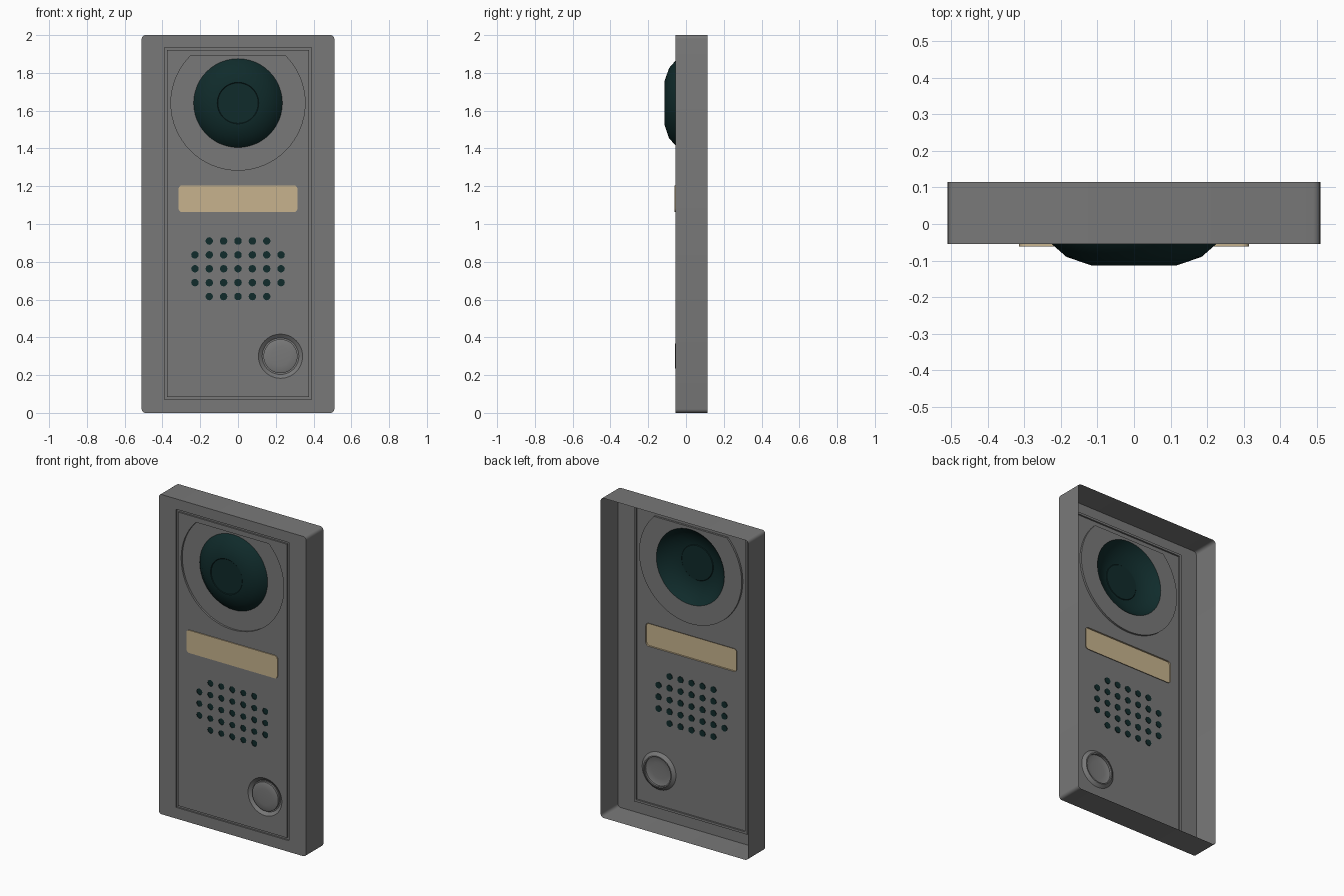
import bpy, bmesh
from math import sin, cos, pi, asin

cube = bpy.data.objects.get("Cube")
if cube:
    bpy.data.objects.remove(cube, do_unlink=True)

FRONT, BACK = -0.055, 0.115


def material(name, color):
    m = bpy.data.materials.new(name)
    m.use_nodes = True
    m.diffuse_color = (*color, 1)
    bsdf = next(n for n in m.node_tree.nodes if n.type == 'BSDF_PRINCIPLED')
    bsdf.inputs["Base Color"].default_value = (*color, 1)
    return m


grey = material("housing grey", (0.19, 0.19, 0.19))
teal = material("dark teal", (0.005, 0.024, 0.024))
tan = material("tan label", (0.57, 0.45, 0.27))


# Outlines are counter-clockwise lists of (x, z)
def arc(cx, cz, r, start, end, steps):
    return [(cx + r * cos(start + (end - start) * i / steps),
             cz + r * sin(start + (end - start) * i / steps)) for i in range(steps + 1)]


def circle(cx, cz, r, n=48):
    return arc(cx, cz, r, 0, 2 * pi, n)[:-1]


def rounded_rect(x, z0, z1, r, steps=4):
    corners = [(x - r, z1 - r), (r - x, z1 - r), (r - x, z0 + r), (x - r, z0 + r)]
    pts = []
    for i, (cx, cz) in enumerate(corners):
        pts += arc(cx, cz, r, i * pi / 2, (i + 1) * pi / 2, steps)
    return pts


def rect(x, z0, z1):
    return [(x, z1), (-x, z1), (-x, z0), (x, z0)]


def loft(bm, rings, cap=False):
    """Skin successive (outline, y) rings, optionally closing the last one."""
    loops = [[bm.verts.new((x, y, z)) for x, z in pts] for pts, y in rings]
    for a, b in zip(loops, loops[1:]):
        for i in range(len(a)):
            j = (i + 1) % len(a)
            bm.faces.new((a[i], a[j], b[j], b[i]))
    if cap:
        bm.faces.new(loops[-1])


def sheet(bm, y, outlines):
    """Flat sheet: first outline is the border, the others are openings."""
    edges = []
    for pts in outlines:
        vs = [bm.verts.new((x, y, z)) for x, z in pts]
        edges += [bm.edges.new((vs[i - 1], vs[i])) for i in range(len(vs))]
    made = bmesh.ops.triangle_fill(bm, use_beauty=True, edges=edges, normal=(0, -1, 0))
    for f in made["geom"]:
        if isinstance(f, bmesh.types.BMFace):
            f.normal_update()
            if f.normal.y > 0:
                f.normal_flip()


def finish(bm, name, mat, angle=0.5):
    bmesh.ops.remove_doubles(bm, verts=bm.verts, dist=0.0002)
    mesh = bpy.data.meshes.new(name)
    bm.to_mesh(mesh)
    bm.free()
    mesh.materials.append(mat)
    ob = bpy.data.objects.new(name, mesh)
    bpy.context.collection.objects.link(ob)
    bpy.ops.object.select_all(action='DESELECT')
    ob.select_set(True)
    bpy.context.view_layer.objects.active = ob
    bpy.ops.object.shade_smooth_by_angle(angle=angle)
    return ob


# Shared outlines
case = rounded_rect(0.51, 0, 2, 0.02)
groove_out = rect(0.39, 0.07, 1.935)
groove_in = rect(0.376, 0.084, 1.921)
CAM_Z, CAM_R, CAM_TOP = 1.64, 0.355, 1.89
tilt = asin((CAM_TOP - CAM_Z) / CAM_R)
camera_edge = arc(0, CAM_Z, CAM_R, pi - tilt, 2 * pi + tilt, 48)
label = rounded_rect(0.315, 1.063, 1.205, 0.02)
BX, BZ = 0.225, 0.3
button_edge = circle(BX, BZ, 0.117)
PITCH = 0.076
holes = [(col * PITCH, 0.763 + row * 0.0735)
         for row in range(-2, 3) for col in range(-3, 4)
         if not (abs(row) == 2 and abs(col) == 3)]

# Open-backed housing with the outer frame
bm = bmesh.new()
loft(bm, [(case, BACK), (case, FRONT)])
sheet(bm, FRONT, [case, groove_out])
finish(bm, "housing", grey)

# Groove between frame and panel
bm = bmesh.new()
loft(bm, [(groove_out, FRONT), (groove_out, FRONT + 0.01),
          (groove_in, FRONT + 0.01), (groove_in, FRONT)])
finish(bm, "panel_groove", grey)

# Front panel with its openings
bm = bmesh.new()
sheet(bm, FRONT, [groove_in, camera_edge, label, button_edge]
      + [circle(x, z, 0.02, 12) for x, z in holes])
finish(bm, "front_panel", grey)

# Shallow recess around the camera
RECESS = FRONT + 0.012
bm = bmesh.new()
loft(bm, [(camera_edge, FRONT), (camera_edge, RECESS)])
sheet(bm, RECESS, [camera_edge, circle(0, CAM_Z, 0.235)])
finish(bm, "camera_recess", grey)

# Camera dome with a flat lens face
bm = bmesh.new()
profile = [(0.235, RECESS), (0.225, FRONT), (0.185, -0.09), (0.115, -0.114),
           (0.11, -0.114), (0.107, -0.111)]
loft(bm, [(circle(0, CAM_Z, r), y) for r, y in profile], cap=True)
finish(bm, "camera_dome", teal)

# Name label
bm = bmesh.new()
loft(bm, [(label, FRONT + 0.004), (label, FRONT - 0.006)], cap=True)
finish(bm, "name_label", tan)

# Speaker holes
bm = bmesh.new()
for x, z in holes:
    ring = circle(x, z, 0.02, 12)
    loft(bm, [(ring, FRONT), (ring, FRONT + 0.004)], cap=True)
finish(bm, "speaker_holes", teal)

# Call button: sunken bevel ring and a gently domed cap
bm = bmesh.new()
loft(bm, [(circle(BX, BZ, r), y) for r, y in
          [(0.117, FRONT), (0.097, FRONT + 0.016), (0.09, FRONT + 0.016)]])
finish(bm, "button_bezel", grey)
bm = bmesh.new()
loft(bm, [(circle(BX, BZ, r), y) for r, y in
          [(0.09, FRONT + 0.016), (0.09, FRONT + 0.003), (0.08, FRONT - 0.001),
           (0.05, FRONT - 0.003), (0.02, FRONT - 0.004)]], cap=True)
finish(bm, "call_button", grey)
